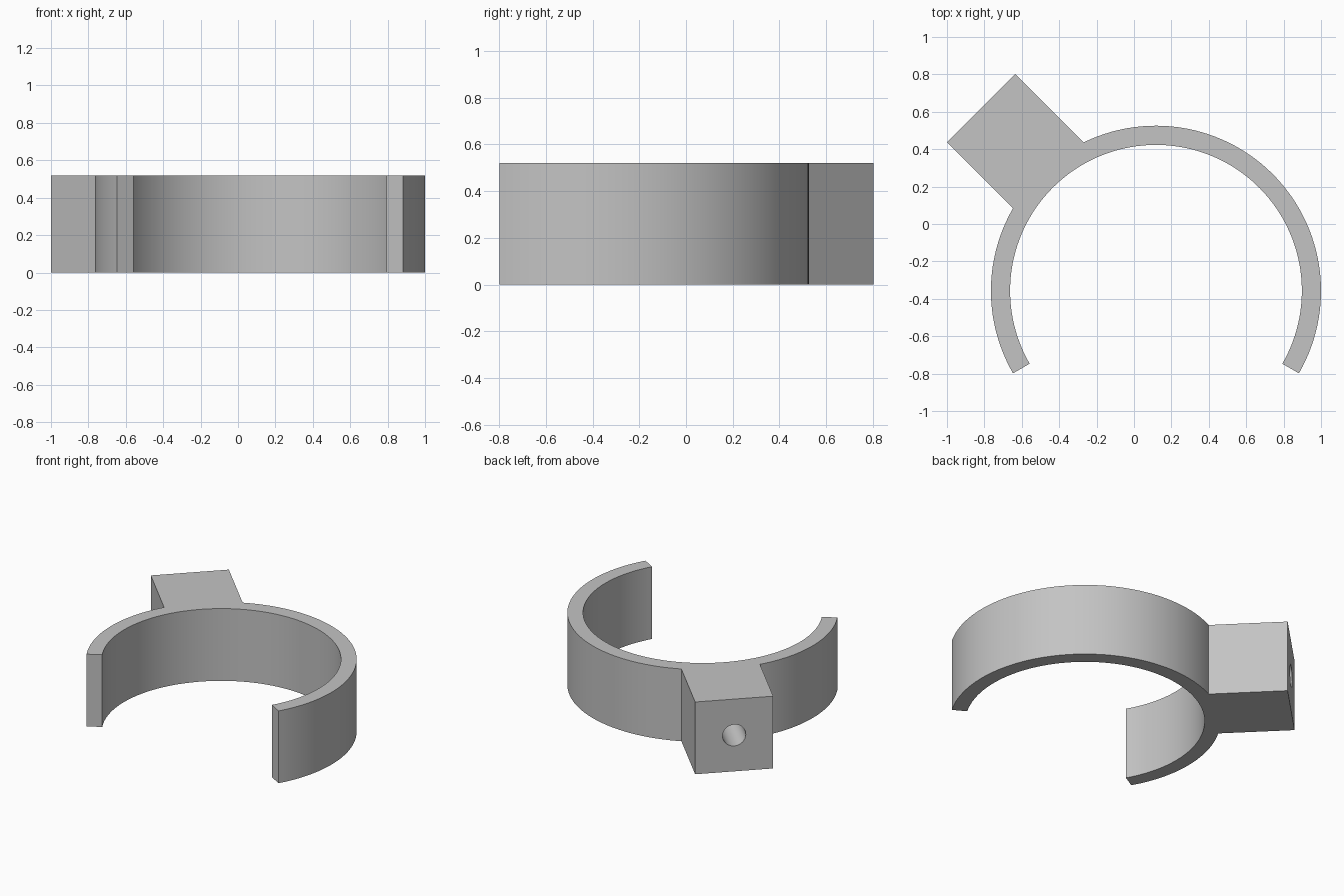
import bpy, bmesh
from math import radians, degrees, asin, cos, sin, pi
from mathutils import Vector, Matrix

cube = bpy.data.objects.get("Cube")
if cube:
    bpy.data.objects.remove(cube, do_unlink=True)

HEIGHT = 0.52
CENTRE = Vector((0.1175, -0.357, 0))
R_OUT, R_IN = 0.8825, 0.78
BLOCK_FAR = 1.352                 # distance of the block's outer face from the ring centre
T_MIN, T_MAX = -0.229, 0.288      # sideways extent of the block
OUT = Vector((-1, 1, 0)).normalized()
SIDE = Vector((1, 1, 0)).normalized()

grey = bpy.data.materials.new("plain grey")
grey.use_nodes = True
colour = (0.55, 0.55, 0.55, 1)
grey.diffuse_color = colour
grey.node_tree.nodes["Principled BSDF"].inputs["Base Color"].default_value = colour


def arc(radius, start, end, steps):
    angles = [radians(start + (end - start) * i / steps) for i in range(steps + 1)]
    return [CENTRE + radius * Vector((cos(a), sin(a), 0)) for a in angles]


def make_object(name, bm):
    bmesh.ops.recalc_face_normals(bm, faces=bm.faces)
    mesh = bpy.data.meshes.new(name)
    bm.to_mesh(mesh)
    bm.free()
    mesh.materials.append(grey)
    obj = bpy.data.objects.new(name, mesh)
    bpy.context.collection.objects.link(obj)
    return obj


# Open ring and square block as one extruded outline
block_start = 135 - degrees(asin(T_MAX / R_OUT))
block_end = 135 - degrees(asin(T_MIN / R_OUT))
outline = arc(R_OUT, -30, block_start, 56)
outline += [CENTRE + OUT * BLOCK_FAR + SIDE * t for t in (T_MAX, T_MIN)]
outline += arc(R_OUT, block_end, 210, 28)
outline += arc(R_IN, 210, -30, 100)

bm = bmesh.new()
base = bm.faces.new([bm.verts.new(p) for p in outline])
top = bmesh.ops.extrude_face_region(bm, geom=[base])["geom"]
bmesh.ops.translate(bm, vec=(0, 0, HEIGHT),
                    verts=[v for v in top if isinstance(v, bmesh.types.BMVert)])
clip = make_object("clip_ring_with_block", bm)

# Blind round hole in the outer face of the block
near, far = 0.88, 1.5
bm = bmesh.new()
middle = CENTRE + OUT * (near + far) / 2 + SIDE * (T_MIN + T_MAX) / 2
middle.z = HEIGHT / 2
place = Matrix.Translation(middle) @ OUT.to_track_quat("Z", "Y").to_matrix().to_4x4()
bmesh.ops.create_cone(bm, cap_ends=True, segments=40, radius1=0.077, radius2=0.077,
                      depth=far - near, matrix=place)
cutter = make_object("hole_cutter", bm)
cutter.hide_render = True

cut = clip.modifiers.new("hole", "BOOLEAN")
cut.operation = "DIFFERENCE"
cut.solver = "EXACT"
cut.object = cutter

bpy.ops.object.select_all(action="DESELECT")
clip.select_set(True)
bpy.context.view_layer.objects.active = clip
bpy.ops.object.modifier_apply(modifier=cut.name)
bpy.data.objects.remove(cutter, do_unlink=True)
bpy.ops.object.shade_smooth_by_angle(angle=radians(25))
